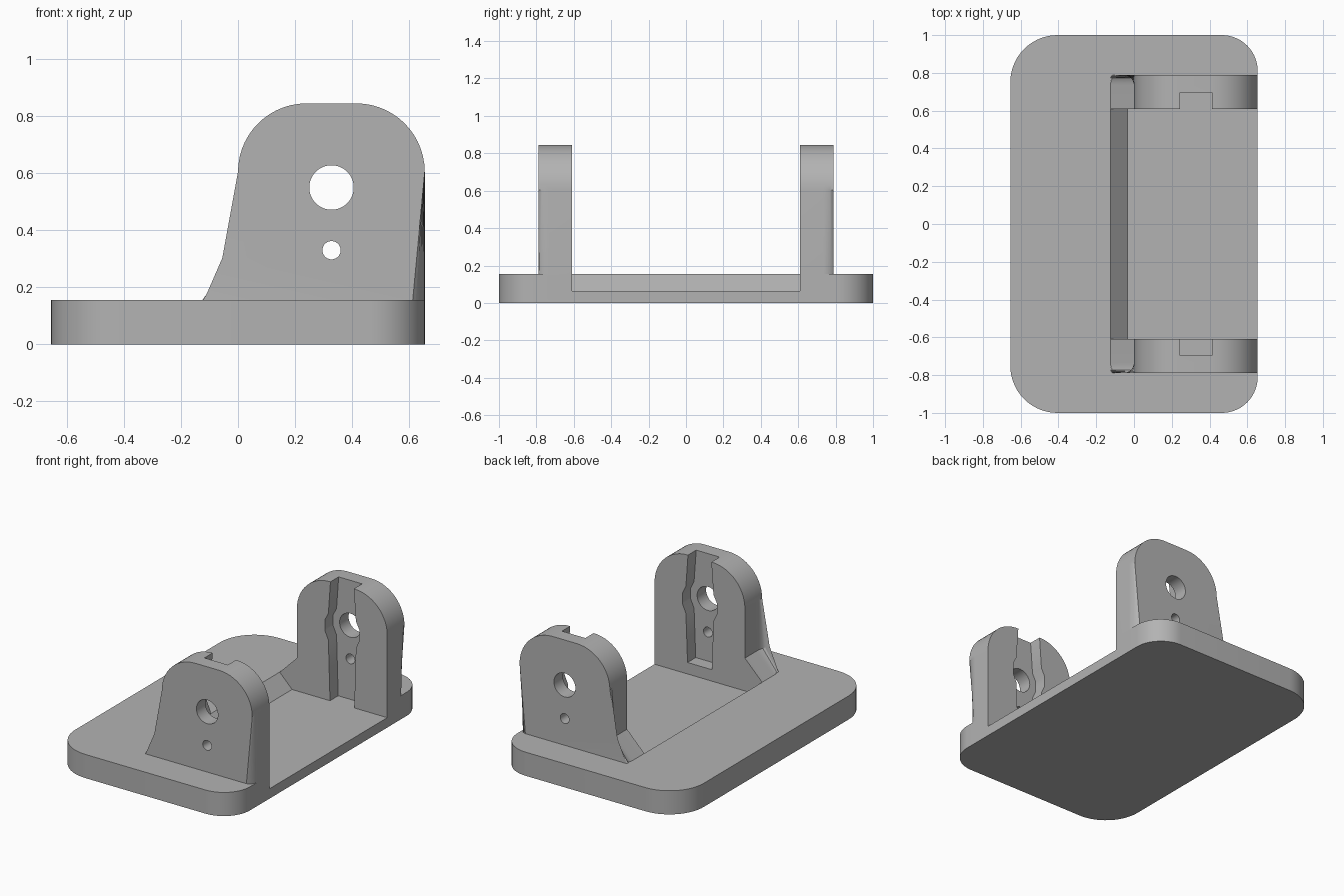
import bpy, bmesh, math
from mathutils import Vector

cube = bpy.data.objects.get("Cube")
if cube:
    bpy.data.objects.remove(cube, do_unlink=True)

grey = bpy.data.materials.new("matte grey")
grey.use_nodes = True
GREY = (0.45, 0.45, 0.45, 1)
grey.diffuse_color = GREY
grey.node_tree.nodes["Principled BSDF"].inputs["Base Color"].default_value = GREY

FILLET = 0.055
HALF = 0.655      # half width in x
GAP = 0.61        # inner face of the posts
HOLE_X = 0.328


def rounded(corners, steps=14):
    """Polygon from (u, v, radius) corners; each radius becomes an arc."""
    pts = []
    for i, (u, v, r) in enumerate(corners):
        p = Vector((u, v))
        if not r:
            pts.append(p)
            continue
        a = (Vector(corners[i - 1][:2]) - p).normalized()
        b = (Vector(corners[(i + 1) % len(corners)][:2]) - p).normalized()
        centre = p + (a + b) * r          # square corners only
        for k in range(steps + 1):
            t = math.pi / 2 * k / steps
            pts.append(centre - b * r * math.cos(t) - a * r * math.sin(t))
    return pts


def prism(name, pts, lo, hi, axis, fillet=None):
    """Extrude an outline along y or z; fillet(edge) picks edges to round."""
    bm = bmesh.new()
    place = (lambda p, d: (p.x, d, p.y)) if axis == "y" else (lambda p, d: (p.x, p.y, d))
    rings = [[bm.verts.new(place(p, d)) for p in pts] for d in (lo, hi)]
    for ring in rings:
        bm.faces.new(ring)
    n = len(pts)
    for i in range(n):
        j = (i + 1) % n
        bm.faces.new((rings[0][i], rings[0][j], rings[1][j], rings[1][i]))
    if fillet:
        edges = [e for e in bm.edges if fillet(e)]
        bmesh.ops.bevel(bm, geom=edges, offset=FILLET, offset_type="OFFSET", segments=6,
                        profile=0.5, affect="EDGES", clamp_overlap=False)
    bmesh.ops.recalc_face_normals(bm, faces=bm.faces)
    mesh = bpy.data.meshes.new(name)
    bm.to_mesh(mesh)
    bm.free()
    mesh.materials.append(grey)
    ob = bpy.data.objects.new(name, mesh)
    bpy.context.collection.objects.link(ob)
    return ob


def combine(target, tool, operation):
    mod = target.modifiers.new(operation, "BOOLEAN")
    mod.object, mod.operation, mod.solver = tool, operation, "EXACT"
    bpy.context.view_layer.objects.active = target
    bpy.ops.object.modifier_apply(modifier=mod.name)
    bpy.data.objects.remove(tool, do_unlink=True)


def circle(x, z, r, n=40):
    return [Vector((x + r * math.cos(2 * math.pi * k / n),
                    z + r * math.sin(2 * math.pi * k / n))) for k in range(n)]


# Base plate with rounded corners and a filleted upper rim
TOP = 0.155
bracket = prism("mounting_bracket",
                rounded([(-HALF, -1, 0.25), (HALF, -1, 0.19), (HALF, 1, 0.19), (-HALF, 1, 0.25)]),
                0, TOP, "z", lambda e: all(v.co.z > TOP - 0.001 for v in e.verts))

# Upright posts with a sloping foot, filleted on their outer rim
post = rounded([(HALF, 0.02, 0), (HALF, 0.845, 0.24), (0, 0.845, 0.24),
                (0, 0.28, 0), (-0.2, 0.08, 0), (-0.2, 0.02, 0)])
OUTER = 0.788
for side in (-1, 1):
    ob = prism("post", post, side * 0.55, side * OUTER, "y",
               lambda e: all(abs(v.co.y) > OUTER - 0.001 for v in e.verts)
               and any(v.co.z > 0.03 for v in e.verts))
    combine(bracket, ob, "UNION")

# Channel between the posts, with a sloped end
channel = [Vector(p) for p in ((-0.035, 0.065), (0.8, 0.065), (0.8, 1), (-0.235, 1), (-0.235, 0.265))]
combine(bracket, prism("channel", channel, -GAP, GAP, "y"), "DIFFERENCE")

# Slots on the inner faces, widened around the large hole
for side, bottom in ((-1, 0.14), (1, 0.065)):
    rim = [(0.085, 0.9), (0.085, 0.84), (0.1, 0.635), (0.125, 0.585),
           (0.125, 0.515), (0.1, 0.46), (0.088, bottom)]
    slot = [Vector((HOLE_X + w, z)) for w, z in rim]
    slot += [Vector((HOLE_X - w, z)) for w, z in reversed(rim)]
    combine(bracket, prism("slot", slot, side * 0.5, side * 0.695, "y"), "DIFFERENCE")

# Through holes
for z, r in ((0.55, 0.078), (0.33, 0.032)):
    combine(bracket, prism("hole", circle(HOLE_X, z, r), -1.2, 1.2, "y"), "DIFFERENCE")

bpy.ops.object.select_all(action="DESELECT")
bracket.select_set(True)
bpy.context.view_layer.objects.active = bracket
bpy.ops.object.shade_smooth_by_angle(angle=math.radians(30))
